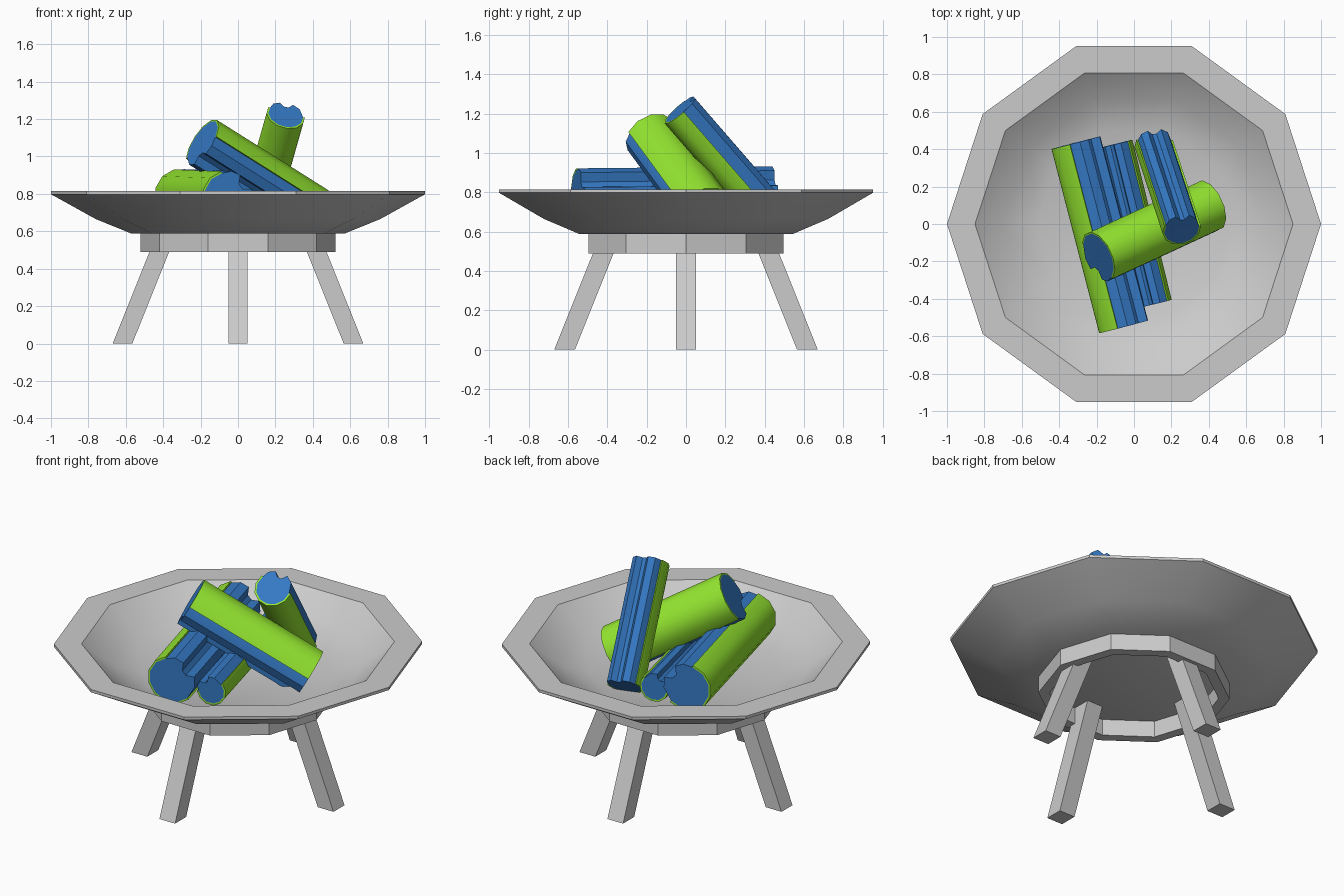
import bpy, bmesh, math
from mathutils import Vector

if "Cube" in bpy.data.objects:
    bpy.data.objects.remove(bpy.data.objects["Cube"])


def material(name, color):
    m = bpy.data.materials.new(name)
    m.diffuse_color = (*color, 1)
    m.use_nodes = True
    m.node_tree.nodes["Principled BSDF"].inputs["Base Color"].default_value = m.diffuse_color
    return m


WOOD = material("wood_blue", (0.035, 0.19, 0.55))
BARK = material("bark_green", (0.30, 0.80, 0.03))


def finish(name, bm, mat=None, smooth=None):
    bmesh.ops.recalc_face_normals(bm, faces=bm.faces)
    me = bpy.data.meshes.new(name)
    bm.to_mesh(me)
    bm.free()
    ob = bpy.data.objects.new(name, me)
    bpy.context.collection.objects.link(ob)
    if mat:
        me.materials.append(mat)
    if smooth:
        bpy.ops.object.select_all(action='DESELECT')
        ob.select_set(True)
        bpy.context.view_layer.objects.active = ob
        bpy.ops.object.shade_smooth_by_angle(angle=math.radians(smooth))
    return ob


def lathe(name, profile, closed, smooth=None, sides=10):
    """Spin an (r, z) profile round z."""
    bm = bmesh.new()
    vs = [bm.verts.new((r, 0, z)) for r, z in profile]
    n = len(vs)
    edges = [bm.edges.new((vs[i], vs[(i + 1) % n])) for i in range(n if closed else n - 1)]
    bmesh.ops.spin(bm, geom=vs + edges, cent=(0, 0, 0), axis=(0, 0, 1),
                   angle=math.tau, steps=sides, use_merge=True)
    bmesh.ops.remove_doubles(bm, verts=bm.verts, dist=1e-5)
    return finish(name, bm, smooth=smooth)


def prism(name, bottom, offset, mat=None, smooth=None):
    """Extrude a closed outline along an offset."""
    bm = bmesh.new()
    a = [bm.verts.new(p) for p in bottom]
    b = [bm.verts.new(Vector(p) + Vector(offset)) for p in bottom]
    bm.faces.new(a)
    bm.faces.new(b)
    for i in range(len(a)):
        j = (i + 1) % len(a)
        bm.faces.new((a[i], a[j], b[j], b[i]))
    return finish(name, bm, mat, smooth)


# Shallow ten-sided bowl with a flat rim
lathe("bowl", [(0, 0.585), (0.57, 0.588), (0.76, 0.665), (1, 0.798), (1, 0.815),
               (0.85, 0.815), (0.70, 0.70), (0.52, 0.64), (0, 0.62)], False, 35)

# Support ring under the bowl
lathe("support_ring", [(0.52, 0.49), (0.52, 0.588), (0.46, 0.588), (0.46, 0.49)], True)

# Four splayed square legs
for i, side in enumerate(("right", "back", "left", "front")):
    a = i * math.pi / 2
    out, across = Vector((math.cos(a), math.sin(a), 0)), Vector((-math.sin(a), math.cos(a), 0))
    foot = [out * r + across * w for r, w in
            ((0.565, -0.052), (0.67, -0.052), (0.67, 0.052), (0.565, 0.052))]
    prism(side + "_leg", foot, out * -0.237 + Vector((0, 0, 0.59)))

# Split side of a log: (angle from the split direction, share of radius)
SPLIT = [(75, 0.98), (38, 0.97), (12, 0.98), (2, 0.66), (-18, 0.66), (-30, 0.96), (-52, 0.99)]


def log(name, start, end, radius, split):
    start, end = Vector(start), Vector(end)
    axis = (end - start).normalized()
    u = Vector(split)
    u = (u - axis * u.dot(axis)).normalized()
    v = axis.cross(u)

    def pt(deg, r):
        t = math.radians(deg)
        return start + (u * math.cos(t) + v * math.sin(t)) * r

    inner = radius - 0.01
    arc = [75 + 210 * k / 7 for k in range(8)]
    wood = [pt(d, inner) for d in arc] + [pt(d, radius * k) for d, k in reversed(SPLIT[1:])]
    prism(name + "_wood", wood, end - start, WOOD, 25)
    bark = [pt(d, radius) for d in arc] + [pt(d, inner) for d in reversed(arc)]
    prism(name + "_bark", bark, end - start, BARK, 35)


# Stack of split logs
log("large_lower_log", (-0.055, -0.55, 0.785), (-0.31, 0.435, 0.795), 0.14, (0.87, 0.2, 0.5))
log("small_lower_log", (0.12, -0.425, 0.72), (-0.09, 0.43, 0.735), 0.085, (-0.42, 0, 0.9))
log("crossing_log", (-0.19, -0.175, 1.075), (0.405, 0.1, 0.70), 0.143, (-0.2, -0.64, -0.75))
log("leaning_log", (0.255, -0.03, 1.22), (0.105, 0.43, 0.69), 0.105, (0.2, 0.73, 0.65))
